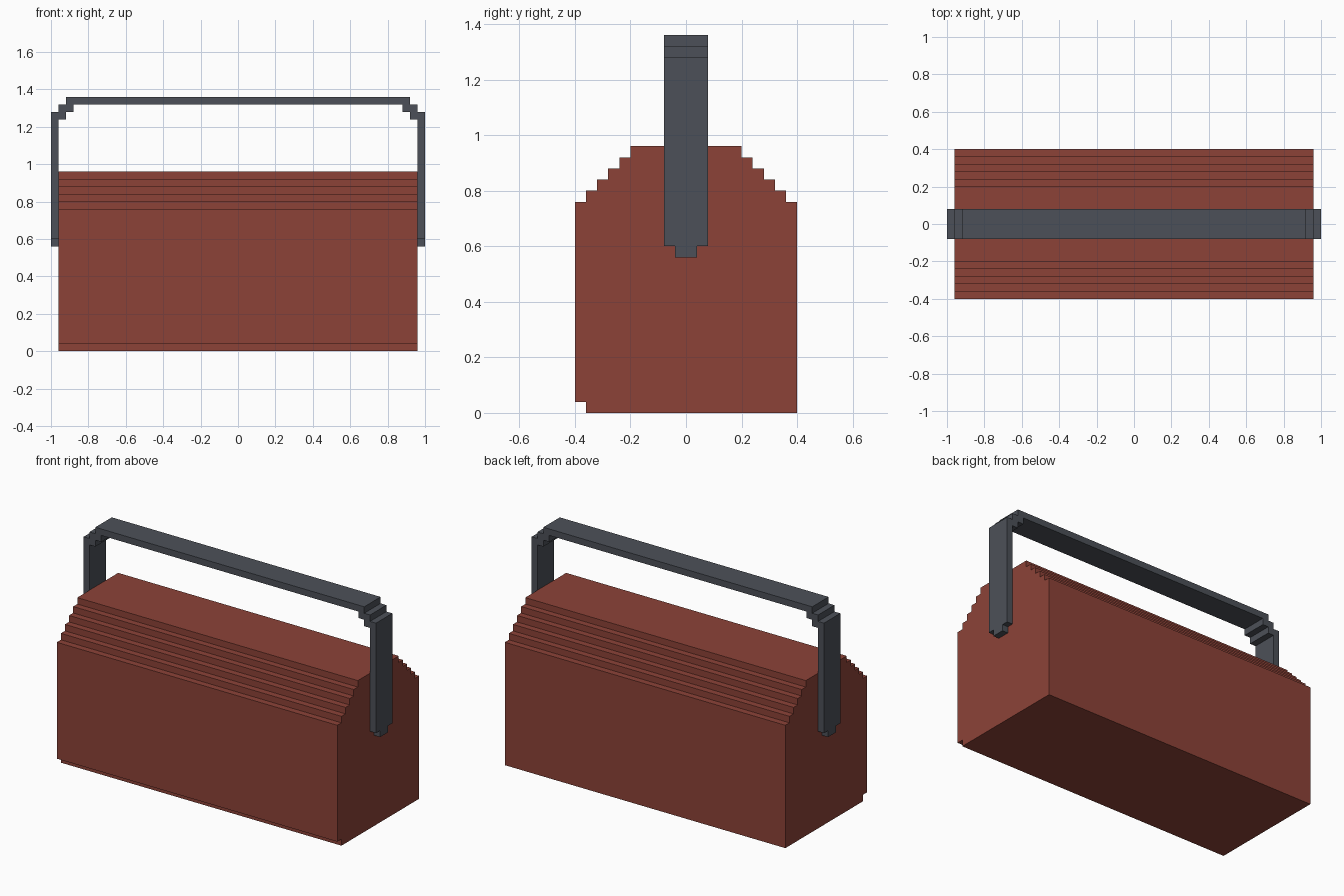
import bpy, bmesh
from mathutils import Vector

if "Cube" in bpy.data.objects:
    bpy.data.objects.remove(bpy.data.objects["Cube"])

S = 0.04  # stair-step size


def material(name, rgb):
    m = bpy.data.materials.new(name)
    m.diffuse_color = (*rgb, 1)
    m.use_nodes = True
    m.node_tree.nodes["Principled BSDF"].inputs["Base Color"].default_value = m.diffuse_color
    return m


def prism(name, outline, place, half, mat):
    """Extrude a 2D outline from -half to +half; place(a, b, depth) gives xyz."""
    bm = bmesh.new()
    face = bm.faces.new([bm.verts.new(place(a, b, -half)) for a, b in outline])
    res = bmesh.ops.extrude_face_region(bm, geom=[face])
    shift = Vector(place(0, 0, 2 * half))
    bmesh.ops.translate(bm, vec=shift,
                        verts=[g for g in res["geom"] if isinstance(g, bmesh.types.BMVert)])
    bmesh.ops.recalc_face_normals(bm, faces=bm.faces)
    me = bpy.data.meshes.new(name)
    bm.to_mesh(me)
    bm.free()
    me.materials.append(mat)
    ob = bpy.data.objects.new(name, me)
    bpy.context.collection.objects.link(ob)
    return ob


def stairs(a, b, count):
    """Steps going inward then upward from (a, b)."""
    pts = [(a, b)]
    for _ in range(count):
        a -= S
        pts.append((a, b))
        b += S
        pts.append((a, b))
    return pts


def mirrored(right):
    return right + [(-a, b) for a, b in reversed(right)]


red = material("brick red", (0.265, 0.055, 0.039))
grey = material("slate grey", (0.073, 0.081, 0.099))

along_x = lambda a, b, d: (d, a, b)
along_y = lambda a, b, d: (a, d, b)

# Box body: stepped shoulders, small notch along the lower front edge
shoulder = mirrored(stairs(0.40, 0.76, 5))
body = [(0.40, 0)] + shoulder + [(-0.40, S), (-0.36, S), (-0.36, 0)]
prism("box_body", body, along_x, 0.96, red)

# Carrying handle: one flat bar with stepped corners
outer = mirrored([(1.0, 0.60)] + stairs(1.0, 1.28, 2))
inner = mirrored([(0.96, 0.60)] + stairs(0.96, 1.24, 2))
prism("handle", outer + inner[::-1], along_y, 0.08, grey)

# Narrow tips at the lower ends of the handle
for side, label in ((1, "right"), (-1, "left")):
    tip = [(side * x, z) for x, z in ((0.96, 0.56), (1, 0.56), (1, 0.60), (0.96, 0.60))]
    prism("handle_tip_" + label, tip, along_y, 0.04, grey)
